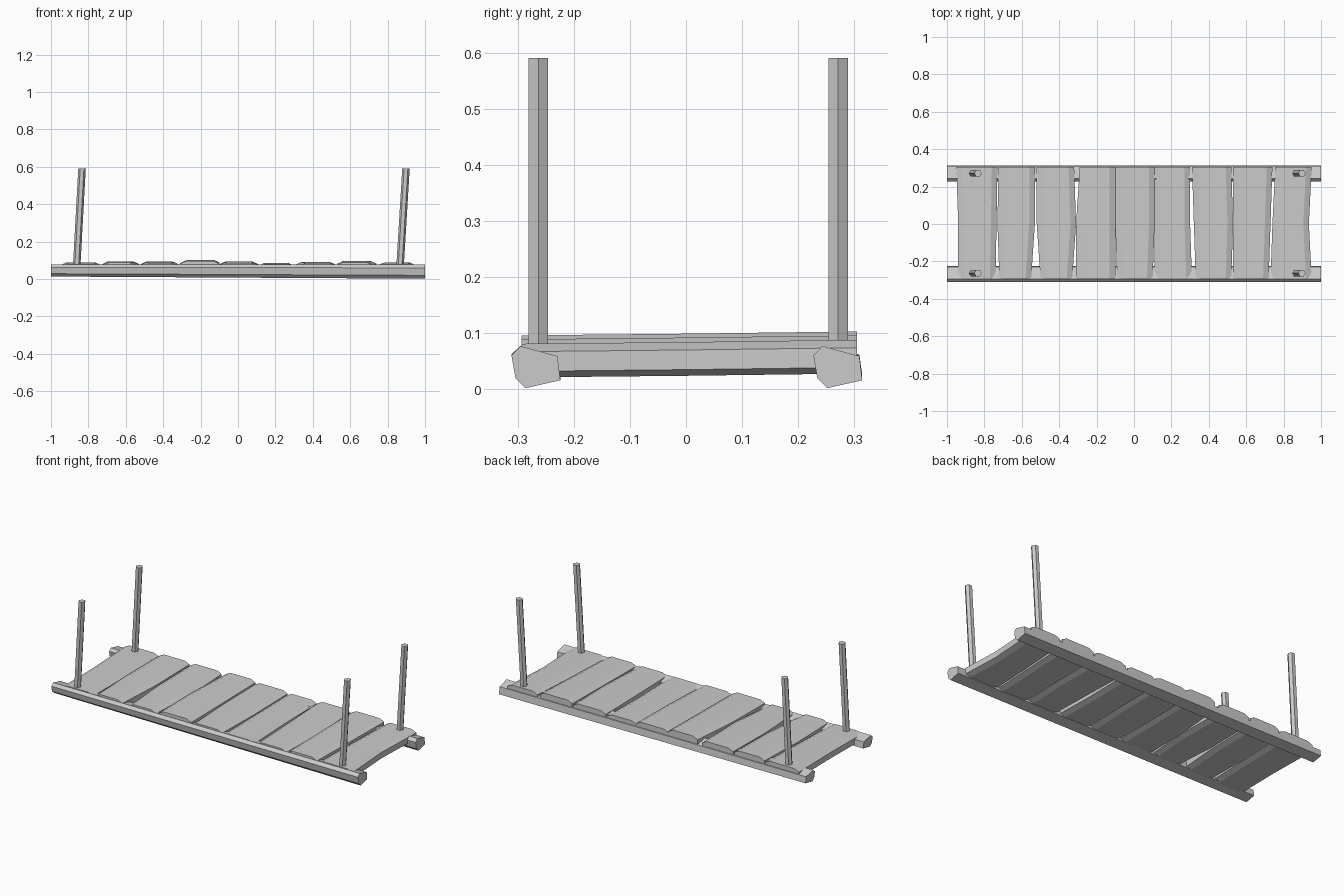
import bpy
import bmesh
from math import cos, sin, pi
from mathutils import Vector

cube = bpy.data.objects.get("Cube")
if cube:
    bpy.data.objects.remove(cube, do_unlink=True)

wood = bpy.data.materials.new("weathered grey wood")
wood.use_nodes = True
GREY = (0.6, 0.6, 0.6, 1)
wood.diffuse_color = GREY
wood.node_tree.nodes["Principled BSDF"].inputs["Base Color"].default_value = GREY


def loft(name, rings):
    """Skin a list of equal-sized closed rings and cap both ends."""
    bm = bmesh.new()
    loops = [[bm.verts.new(p) for p in ring] for ring in rings]
    n = len(loops[0])
    for a, b in zip(loops, loops[1:]):
        for i in range(n):
            j = (i + 1) % n
            bm.faces.new((a[i], a[j], b[j], b[i]))
    bm.faces.new(loops[0])
    bm.faces.new(loops[-1])
    bmesh.ops.recalc_face_normals(bm, faces=bm.faces)
    mesh = bpy.data.meshes.new(name)
    bm.to_mesh(mesh)
    bm.free()
    mesh.materials.append(wood)
    obj = bpy.data.objects.new(name, mesh)
    bpy.context.collection.objects.link(obj)
    return obj


# Rough-hewn side rails: one uneven section, slightly shallower at the right end
section = [(-0.027, 0.077), (0.039, 0.059), (0.044, 0.016),
           (-0.018, 0.002), (-0.036, 0.02), (-0.043, 0.06)]


def rail(name, y):
    rings = []
    for x, lift in ((-1, 0.012), (0, 0.006), (1, 0)):
        rings.append([(x, y + dy, z + lift * (1 - z / 0.077)) for dy, z in section])
    loft(name, rings)


rail("front_rail", -0.268)
rail("back_rail", 0.27)

# Deck planks: left edge and right edge at front, middle, back; then top height
planks = [
    ((-.94, -.94, -.95), (-.74, -.735, -.73), .084),
    ((-.72, -.73, -.725), (-.55, -.53, -.53), .091),
    ((-.50, -.52, -.52), (-.33, -.31, -.32), .090),
    ((-.31, -.31, -.29), (-.10, -.10, -.10), .099),
    ((-.09, -.10, -.10), (.10, .11, .11), .089),
    ((.11, .11, .11), (.31, .30, .30), .082),
    ((.33, .32, .31), (.52, .53, .52), .088),
    ((.53, .53, .53), (.72, .73, .74), .092),
    ((.73, .74, .755), (.95, .935, .95), .084),
]
for number, (left, right, top) in enumerate(planks, 1):
    rings = []
    for y, a, b, rise in zip((-0.293, 0, 0.305), left, right, (-.003, 0, .004)):
        t = top + rise
        low = 0.024 + rise
        rings.append([(x, y, z) for x, z in (
            (a, low + .011), (a + .03, low), (b - .03, low), (b, low + .011),
            (b, t - .014), (b - .03, t), (a + .03, t), (a, t - .014))])
    loft(f"plank_{number}", rings)

# Leaning six-sided posts
for side, foot_x, head_x in (("right", -.863, -.834), ("left", .866, .898)):
    for end, y in (("front", -.263), ("back", .271)):
        rings = []
        for x, z in ((foot_x, .06), (head_x, .59)):
            centre = Vector((x, y, z))
            rings.append([centre + Vector((cos(k * pi / 3), sin(k * pi / 3), 0)) * .02
                          for k in range(6)])
        loft(f"{end}_{side}_post", rings)
